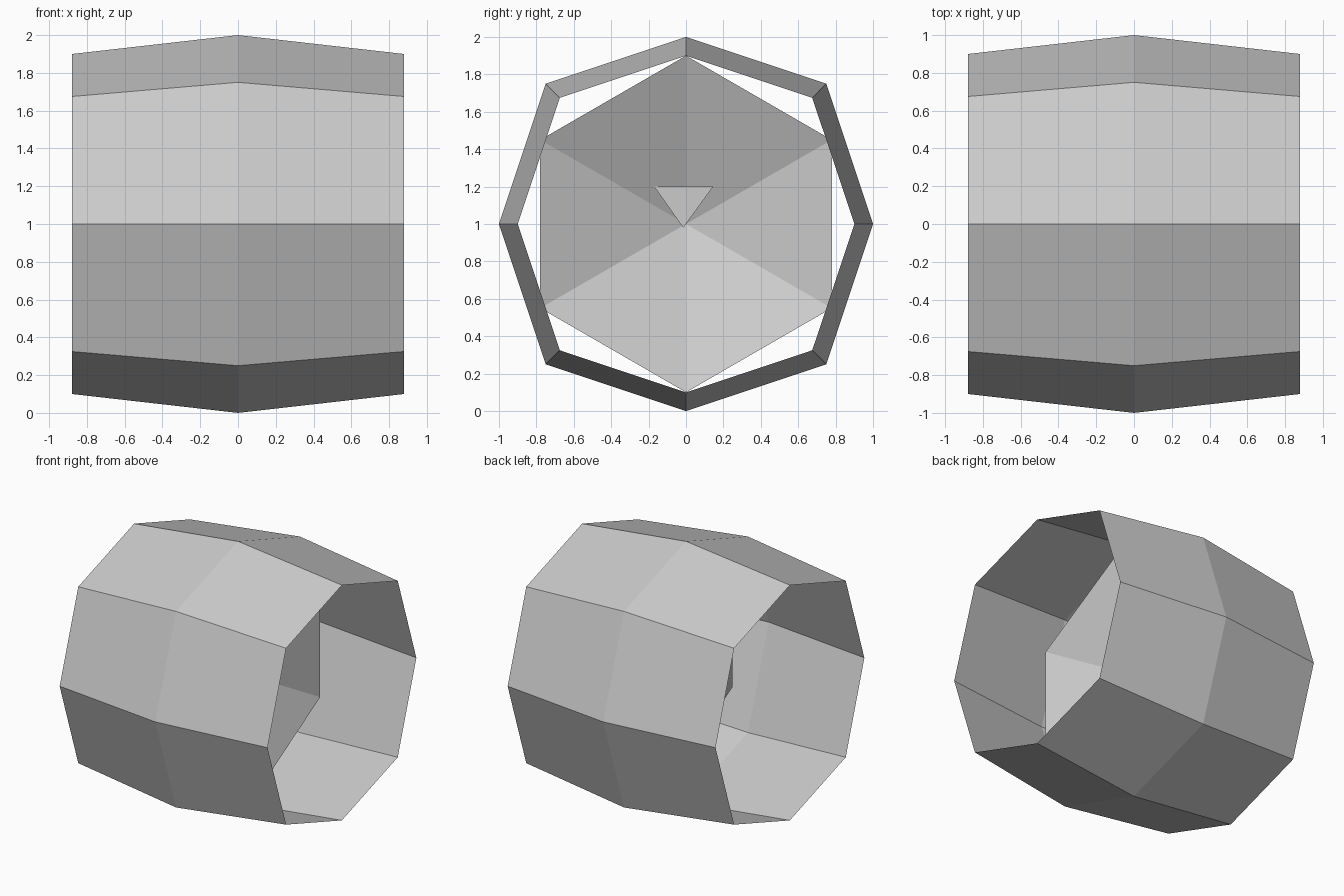
import bpy, math

if "Cube" in bpy.data.objects:
    bpy.data.objects.remove(bpy.data.objects["Cube"])

grey = bpy.data.materials.new("light grey")
grey.diffuse_color = (0.6, 0.6, 0.6, 1)
grey.use_nodes = True
grey.node_tree.nodes["Principled BSDF"].inputs["Base Color"].default_value = grey.diffuse_color


def add_part(name, verts, faces):
    mesh = bpy.data.meshes.new(name)
    mesh.from_pydata(verts, [], faces)
    mesh.materials.append(grey)
    mesh.update()
    obj = bpy.data.objects.new(name, mesh)
    bpy.context.collection.objects.link(obj)
    return obj


# Open eight-sided barrel shell lying along x, widest in the middle
CENTRE = 1.0
octagon = [(1, 0), (0.75, 0.75), (0, 1), (-0.75, 0.75),
           (-1, 0), (-0.75, -0.75), (0, -1), (0.75, -0.75)]
verts, faces = [], []
for x, s in [(-0.88, 0.9), (0, 1), (0.88, 0.9)]:
    verts += [(x, y * s, CENTRE + z * s) for y, z in octagon]
for ring in range(2):
    for i in range(8):
        a, b = ring * 8 + i, ring * 8 + (i + 1) % 8
        faces.append((a, b, b + 8, a + 8))
add_part("barrel_shell", verts, faces)

# Shallow six-sided dish inside, open towards +x
RADIUS = 0.9
verts = [(0.15, RADIUS * math.sin(i * math.pi / 3),
          CENTRE + RADIUS * math.cos(i * math.pi / 3)) for i in range(6)]
verts.append((-0.2, 0, CENTRE))
add_part("inner_dish", verts, [((i + 1) % 6, i, 6) for i in range(6)])

# Small triangular plate in the middle of the dish
add_part("centre_plate",
         [(-0.08, -0.17, 1.2), (-0.08, -0.015, 0.98), (-0.08, 0.145, 1.2)],
         [(0, 1, 2)])
